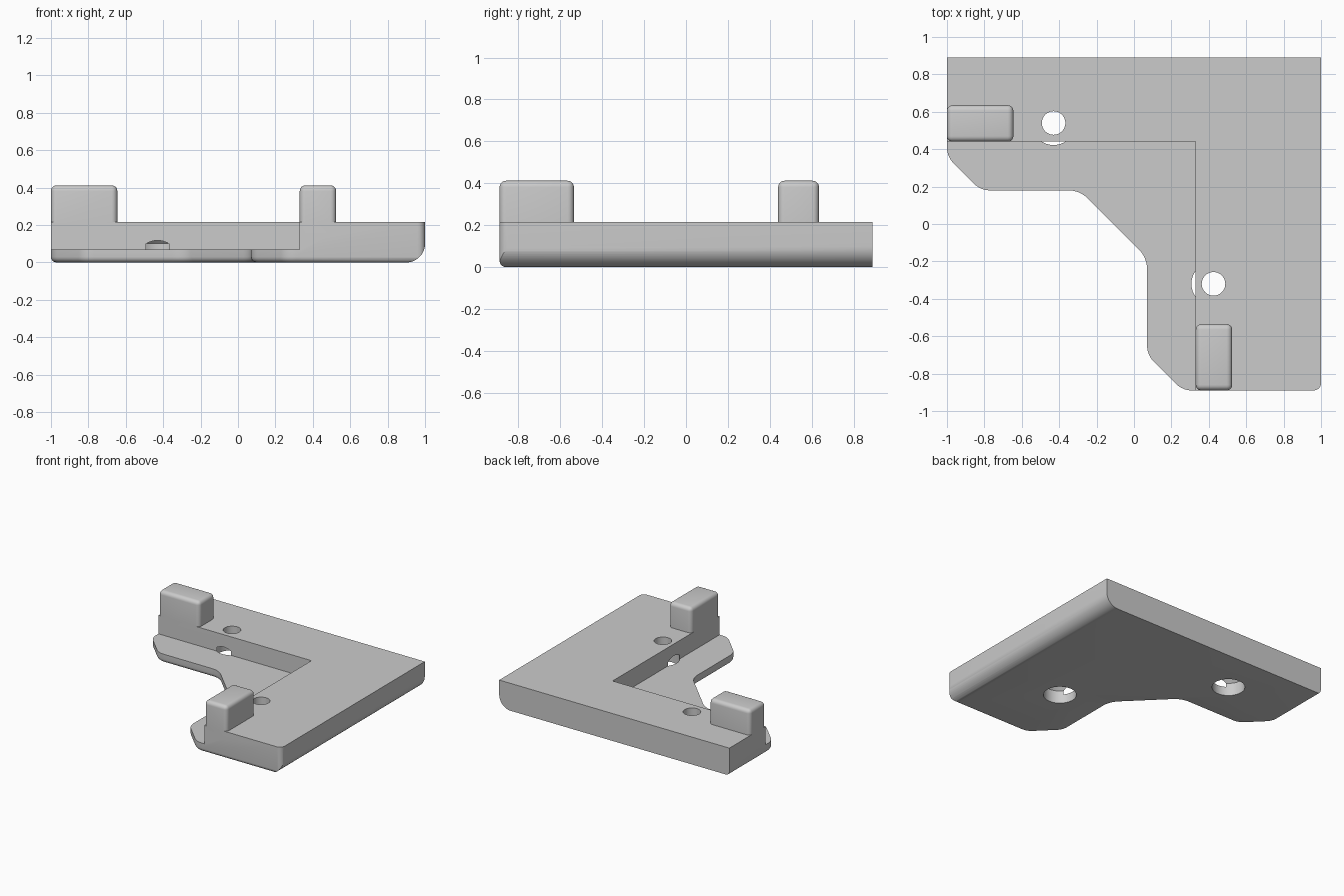
import bpy, bmesh, math
from mathutils import Vector

cube = bpy.data.objects.get("Cube")
if cube:
    bpy.data.objects.remove(cube, do_unlink=True)

TOP, STEP, BACK, FRONT = 0.215, 0.07, 0.89, -0.89
INNER_X, INNER_Y = 0.33, 0.44

grey = bpy.data.materials.new("matte_grey")
grey.use_nodes = True
grey.diffuse_color = (0.6, 0.6, 0.6, 1)
grey.node_tree.nodes["Principled BSDF"].inputs["Base Color"].default_value = (0.6, 0.6, 0.6, 1)


def make_object(name, bm):
    bmesh.ops.recalc_face_normals(bm, faces=bm.faces)
    mesh = bpy.data.meshes.new(name)
    bm.to_mesh(mesh)
    bm.free()
    mesh.materials.append(grey)
    obj = bpy.data.objects.new(name, mesh)
    bpy.context.collection.objects.link(obj)
    return obj


def prism(points, direction):
    bm = bmesh.new()
    face = bm.faces.new([bm.verts.new(p) for p in points])
    ext = bmesh.ops.extrude_face_region(bm, geom=[face], use_keep_orig=True)
    moved = [g for g in ext["geom"] if isinstance(g, bmesh.types.BMVert)]
    bmesh.ops.translate(bm, verts=moved, vec=direction)
    bmesh.ops.recalc_face_normals(bm, faces=bm.faces)
    return bm


def box(lo, hi):
    pts = [(lo[0], lo[1], lo[2]), (hi[0], lo[1], lo[2]),
           (hi[0], hi[1], lo[2]), (lo[0], hi[1], lo[2])]
    return prism(pts, (0, 0, hi[2] - lo[2]))


def rounded(corners, steps=8):
    """Outline with each (x, y, radius) corner replaced by an arc."""
    out = []
    for i, (x, y, r) in enumerate(corners):
        p = Vector((x, y))
        if r == 0:
            out.append(p)
            continue
        a = (Vector(corners[i - 1][:2]) - p).normalized()
        b = (Vector(corners[(i + 1) % len(corners)][:2]) - p).normalized()
        half = a.angle(b) / 2
        centre = p + (a + b).normalized() * (r / math.sin(half))
        start = p + a * (r / math.tan(half)) - centre
        end = p + b * (r / math.tan(half)) - centre
        sweep = start.angle_signed(end)
        for k in range(steps + 1):
            t = -sweep * k / steps
            c, s = math.cos(t), math.sin(t)
            out.append(centre + Vector((start.x * c - start.y * s, start.x * s + start.y * c)))
    return out


def apply_boolean(target, tool, operation):
    mod = target.modifiers.new(operation.lower(), 'BOOLEAN')
    mod.operation, mod.object, mod.solver = operation, tool, 'EXACT'
    bpy.context.view_layer.objects.active = target
    bpy.ops.object.modifier_apply(modifier=mod.name)
    bpy.data.objects.remove(tool, do_unlink=True)


# Body: bracket outline with softened bottom edges, square at the back
outline = [(-1, BACK, 0), (-1, 0.36, 0.12), (-0.82, 0.18, 0.12), (-0.29, 0.18, 0.15),
           (0.07, -0.18, 0.15), (0.07, -0.70, 0.12), (0.26, FRONT, 0.12),
           (1, FRONT, 0.04), (1, BACK, 0)]
bm = prism([(p.x, p.y, 0) for p in rounded(outline)], (0, 0, TOP))
soft = [e for e in bm.edges if all(v.co.z < 0.001 for v in e.verts)
        and not all(v.co.y > BACK - 0.001 for v in e.verts)]
bmesh.ops.bevel(bm, geom=soft, offset=0.03, segments=5, profile=0.5, affect='EDGES')
body = make_object("corner_bracket", bm)

# Large round along the outer lower edge
side = rounded([(-1.2, -0.1, 0), (1, -0.1, 0), (1, 0.5, 0), (-1.2, 0.5, 0)])
side = rounded([(-1.2, 0, 0), (1, 0, 0.1), (1, 0.5, 0), (-1.2, 0.5, 0)], 12)
apply_boolean(body, make_object("side_profile", prism([(p.x, -1, p.y) for p in side], (0, 2, 0))),
              'INTERSECT')

# Recessed ledge on the inner side
apply_boolean(body, make_object("ledge_cutter", box((-1.5, -1.5, STEP), (INNER_X, INNER_Y, 0.6))),
              'DIFFERENCE')

# Rounded stop blocks at the arm ends
for name, lo, hi in (("back_stop", (-1, INNER_Y), (-0.645, 0.635)),
                     ("front_stop", (INNER_X, FRONT), (0.525, -0.535))):
    bm = box((*lo, 0.15), (*hi, 0.412))
    edges = [e for e in bm.edges if any(v.co.z > 0.3 for v in e.verts)]
    bmesh.ops.bevel(bm, geom=edges, offset=0.03, segments=5, profile=0.5, affect='EDGES')
    apply_boolean(body, make_object(name, bm), 'UNION')

# Screw holes, countersunk from below
for x, y in ((-0.43, 0.54), (0.425, -0.32)):
    bm = bmesh.new()
    profile = [(0, -0.1), (0.118, -0.1), (0.118, 0.1), (0.063, 0.155), (0.063, 0.3), (0, 0.3)]
    verts = [bm.verts.new((x + r, y, z)) for r, z in profile]
    edges = [bm.edges.new(pair) for pair in zip(verts, verts[1:])]
    bmesh.ops.spin(bm, geom=verts + edges, cent=(x, y, 0), axis=(0, 0, 1),
                   angle=math.tau, steps=40)
    bmesh.ops.remove_doubles(bm, verts=bm.verts, dist=0.0005)
    apply_boolean(body, make_object("hole_cutter", bm), 'DIFFERENCE')

bpy.ops.object.select_all(action='DESELECT')
body.select_set(True)
bpy.context.view_layer.objects.active = body
bpy.ops.object.shade_smooth_by_angle(angle=math.radians(30))
